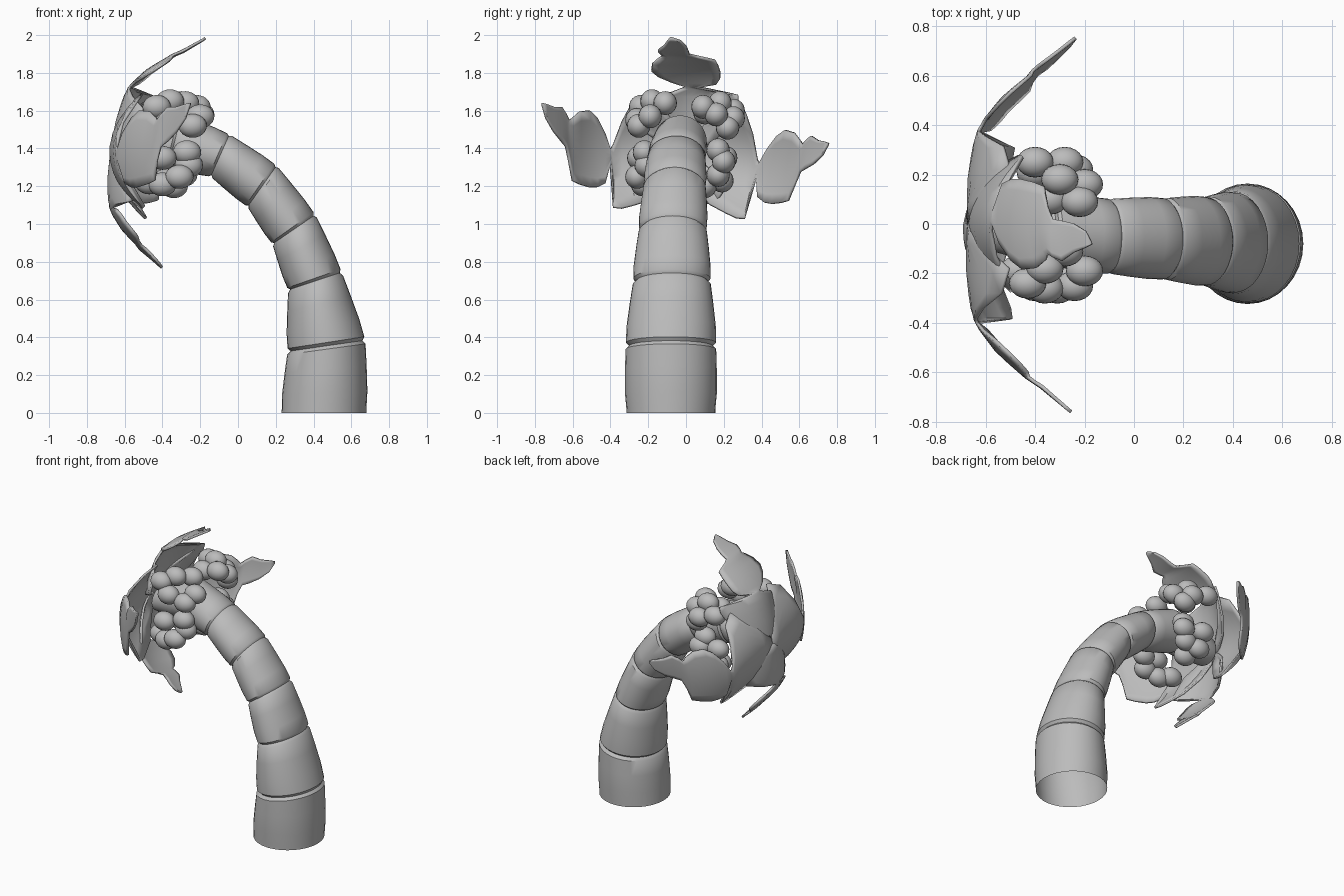
import bpy, bmesh, math
from mathutils import Matrix, Vector

if "Cube" in bpy.data.objects:
    bpy.data.objects.remove(bpy.data.objects["Cube"], do_unlink=True)

grey = bpy.data.materials.new("plain_grey")
grey.use_nodes = True
colour = (0.5, 0.5, 0.5, 1)
grey.diffuse_color = colour
grey.node_tree.nodes["Principled BSDF"].inputs["Base Color"].default_value = colour


def finish(bm, name, angle=40):
    bmesh.ops.recalc_face_normals(bm, faces=bm.faces[:])
    mesh = bpy.data.meshes.new(name)
    bm.to_mesh(mesh)
    bm.free()
    mesh.materials.append(grey)
    obj = bpy.data.objects.new(name, mesh)
    bpy.context.collection.objects.link(obj)
    bpy.ops.object.select_all(action='DESELECT')
    obj.select_set(True)
    bpy.context.view_layer.objects.active = obj
    bpy.ops.object.shade_smooth_by_angle(angle=math.radians(angle))
    return obj


# Trunk joints: inner side (x, z), outer side (x, z), y centre, y radius
JOINTS = [
    (.23, 0, .68, 0, -.08, .235),
    (.262, .325, .675, .385, -.08, .24),
    (.265, .65, .55, .745, -.075, .205),
    (.182, .893, .41, 1.05, -.07, .18),
    (.05, 1.09, .205, 1.31, -.06, .165),
    (-.145, 1.25, -.045, 1.475, -.05, .152),
    (-.37, 1.3, -.3, 1.58, -.03, .14),
    (-.62, 1.28, -.6, 1.46, 0, .1),
]
# Position along a segment and swelling there
SWELL = [(0, .92), (.05, 1), (.3, 1.03), (.65, 1.02), (.95, 1), (1, .92)]
SIDES = 32


def trunk_ring(bm, a, b, t, swell):
    xi, zi, xo, zo, cy, ry = [p + (q - p) * t for p, q in zip(a, b)]
    centre = Vector(((xi + xo) / 2, cy, (zi + zo) / 2))
    across = Vector(((xo - xi) / 2, 0, (zo - zi) / 2)) * swell
    side = Vector((0, ry * swell, 0))
    angles = [math.tau * k / SIDES for k in range(SIDES)]
    return [bm.verts.new(centre + across * math.cos(u) + side * math.sin(u)) for u in angles]


bm = bmesh.new()
rings = []
for i, (a, b) in enumerate(zip(JOINTS, JOINTS[1:])):
    for t, swell in SWELL:
        if i == 0 and t == 0:
            swell = 1
        rings.append(trunk_ring(bm, a, b, t, swell))
for low, high in zip(rings, rings[1:]):
    for k in range(SIDES):
        n = (k + 1) % SIDES
        bm.faces.new((low[k], low[n], high[n], high[k]))
bm.faces.new(rings[-1])  # closed at the crown, open at the foot
bmesh.ops.remove_doubles(bm, verts=bm.verts[:], dist=.0001)
finish(bm, "trunk")

# Leaf outline: distance from crown, lower edge, upper edge
OUTLINE = [
    (0, -.05, .05), (.08, -.16, .18), (.18, -.25, .31), (.28, -.28, .27),
    (.34, -.295, .16), (.385, -.29, .04), (.4, -.05, .015),
    (.43, -.165, .1), (.47, -.185, .18), (.51, -.185, .22), (.56, -.17, .215),
    (.6, -.15, .18), (.62, -.04, .17), (.635, .03, .2), (.66, .06, .24),
    (.7, .11, .24), (.74, .18, .255), (.76, .25, .26),
]
# Forward bend of the leaf along its length
BEND = [(0, 0), (.2, -.005), (.37, .02), (.42, .045), (.52, .12),
        (.62, .235), (.66, .295), (.78, .44)]
CROWN = Vector((-.67, 0, 1.38))
ACROSS = 8


def bend(r):
    for (r0, d0), (r1, d1) in zip(BEND, BEND[1:]):
        if r <= r1:
            return d0 + (d1 - d0) * (r - r0) / (r1 - r0)
    return BEND[-1][1]


def make_leaf(name, turn, tilt, size, sway=0, mirrored=False):
    place = Matrix.Rotation(math.radians(turn), 4, 'X')
    place = place @ Matrix.Rotation(math.radians(-tilt), 4, 'Z') @ Matrix.Scale(size, 4)
    if mirrored:
        place = Matrix.Scale(-1, 4, (0, 1, 0)) @ place
    bm = bmesh.new()
    rows = []
    for r, low, high in OUTLINE:
        row = []
        curl = 1.75 if r < .39 else .8
        shift = sway * max(0, r - .6)  # swings the tip sideways
        for k in range(ACROSS + 1):
            s = low + (high - low) * k / ACROSS
            middle = s if r < .61 else s - (low + high) / 2
            p = Vector((bend(r) + curl * middle * middle, r, s + shift))
            row.append(bm.verts.new(CROWN + place @ p))
        rows.append(row)
    for a, b in zip(rows, rows[1:]):
        for k in range(ACROSS):
            bm.faces.new((a[k], a[k + 1], b[k + 1], b[k]))
    leaf = finish(bm, name)
    solid = leaf.modifiers.new("thickness", 'SOLIDIFY')
    solid.thickness = .014
    solid.offset = 0


make_leaf("left_leaf", -11, 2, .98, sway=-.4)
make_leaf("right_leaf", 0, 0, 1, mirrored=True)
make_leaf("top_leaf", 88, 11, .9, sway=-.9)
make_leaf("bottom_leaf", -101, -5, .77, sway=-1.1)

# Bunches of egg-shaped fruit around the neck
BUNCHES = {
    "upper_right": [(-.28, -.11, 1.64), (-.36, -.18, 1.65), (-.43, -.24, 1.62),
                    (-.2, -.19, 1.57), (-.24, -.25, 1.52), (-.36, -.26, 1.55)],
    "upper_left": [(-.22, .09, 1.62), (-.2, .16, 1.58), (-.3, .18, 1.64), (-.34, .1, 1.59),
                   (-.24, .22, 1.51), (-.28, .25, 1.56), (-.4, .25, 1.6)],
    "lower_left": [(-.27, .17, 1.39), (-.25, .2, 1.33), (-.29, .17, 1.26),
                   (-.4, .21, 1.35), (-.38, .19, 1.23), (-.34, .1, 1.2)],
    "lower_right": [(-.27, -.22, 1.38), (-.26, -.21, 1.31), (-.31, -.26, 1.25),
                    (-.4, -.25, 1.35), (-.4, -.23, 1.21), (-.47, -.19, 1.22)],
}
for label, spots in BUNCHES.items():
    bm = bmesh.new()
    for spot in spots:
        shape = Matrix.Translation(spot) @ Matrix.Diagonal((.075, .062, .063, 1))
        bmesh.ops.create_uvsphere(bm, u_segments=20, v_segments=12, radius=1, matrix=shape)
    finish(bm, label + "_fruit", 60)
